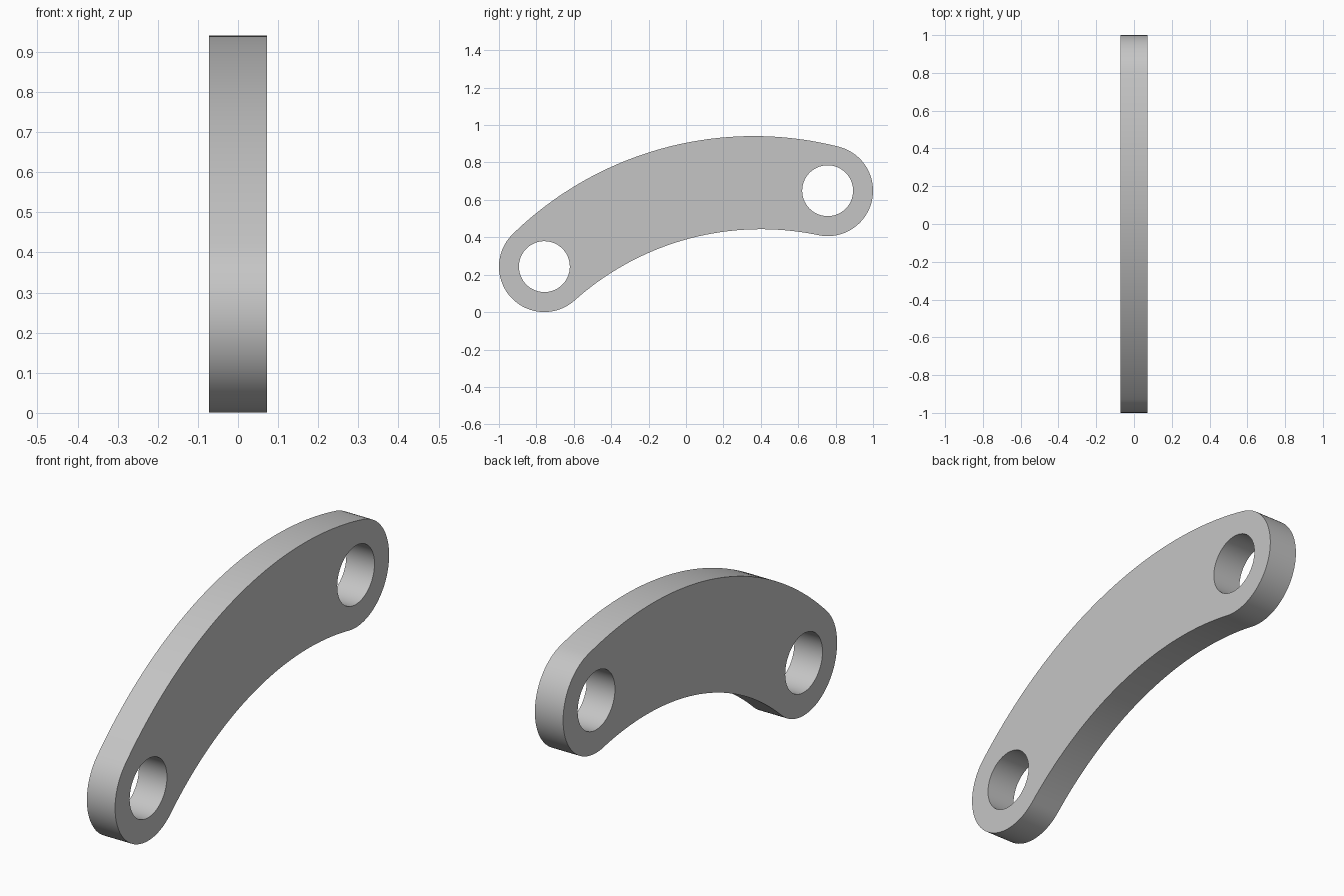
import bpy, bmesh
from math import sin, cos, pi, atan2, hypot, radians
from mathutils import Matrix, Vector

cube = bpy.data.objects.get("Cube")
if cube:
    bpy.data.objects.remove(cube, do_unlink=True)

HALF_SPAN = 0.784      # half the distance between hole centres
END_R = 0.2427         # rounded end radius
HOLE_R = 0.136
HALF_THICK = 0.072
UPPER_DROP = 1.40      # centre depth of upper arc below the hole line
LOWER_DROP = 1.55      # centre depth of lower arc
TILT = radians(15)
MID_Z = 0.446


def arc(cx, cy, r, a0, a1, n):
    """Points along an arc, leaving out the last one."""
    return [(cx + r * cos(a0 + (a1 - a0) * i / n),
             cy + r * sin(a0 + (a1 - a0) * i / n)) for i in range(n)]


# Outline: four arcs meeting at tangent points
up = atan2(UPPER_DROP, HALF_SPAN)
low = atan2(LOWER_DROP, HALF_SPAN)
upper_r = hypot(UPPER_DROP, HALF_SPAN) + END_R
lower_r = hypot(LOWER_DROP, HALF_SPAN) - END_R
outline = (arc(HALF_SPAN, 0, END_R, low - pi, up, 48)
           + arc(0, -UPPER_DROP, upper_r, up, pi - up, 48)
           + arc(-HALF_SPAN, 0, END_R, pi - up, 2 * pi - low, 48)
           + arc(0, -LOWER_DROP, lower_r, pi - low, low, 48))
holes = [arc(s * HALF_SPAN, 0, HOLE_R, 0, 2 * pi, 64) for s in (-1, 1)]

# Fill the profile around the holes and extrude it to a plate
bm = bmesh.new()
edges = []
for loop in [outline] + holes:
    verts = [bm.verts.new((-HALF_THICK, u, v)) for u, v in loop]
    edges += [bm.edges.new((a, b)) for a, b in zip(verts, verts[1:] + verts[:1])]
bmesh.ops.triangle_fill(bm, edges=edges, use_beauty=True, normal=Vector((1, 0, 0)))
ext = bmesh.ops.extrude_face_region(bm, geom=bm.faces[:], use_keep_orig=True)
bmesh.ops.translate(bm, vec=(2 * HALF_THICK, 0, 0),
                    verts=[g for g in ext["geom"] if isinstance(g, bmesh.types.BMVert)])
bmesh.ops.recalc_face_normals(bm, faces=bm.faces[:])
bm.transform(Matrix.Translation((0, 0, MID_Z)) @ Matrix.Rotation(TILT, 4, "X"))

mesh = bpy.data.meshes.new("curved_link")
bm.to_mesh(mesh)
bm.free()
link = bpy.data.objects.new("curved_link", mesh)
bpy.context.collection.objects.link(link)

# Plain grey material
grey = bpy.data.materials.new("light_grey")
grey.use_nodes = True
grey.diffuse_color = (0.56, 0.56, 0.56, 1)
grey.node_tree.nodes["Principled BSDF"].inputs["Base Color"].default_value = grey.diffuse_color
mesh.materials.append(grey)

# Smooth curved walls, sharp rims
bpy.ops.object.select_all(action="DESELECT")
link.select_set(True)
bpy.context.view_layer.objects.active = link
bpy.ops.object.shade_smooth_by_angle(angle=radians(30))
